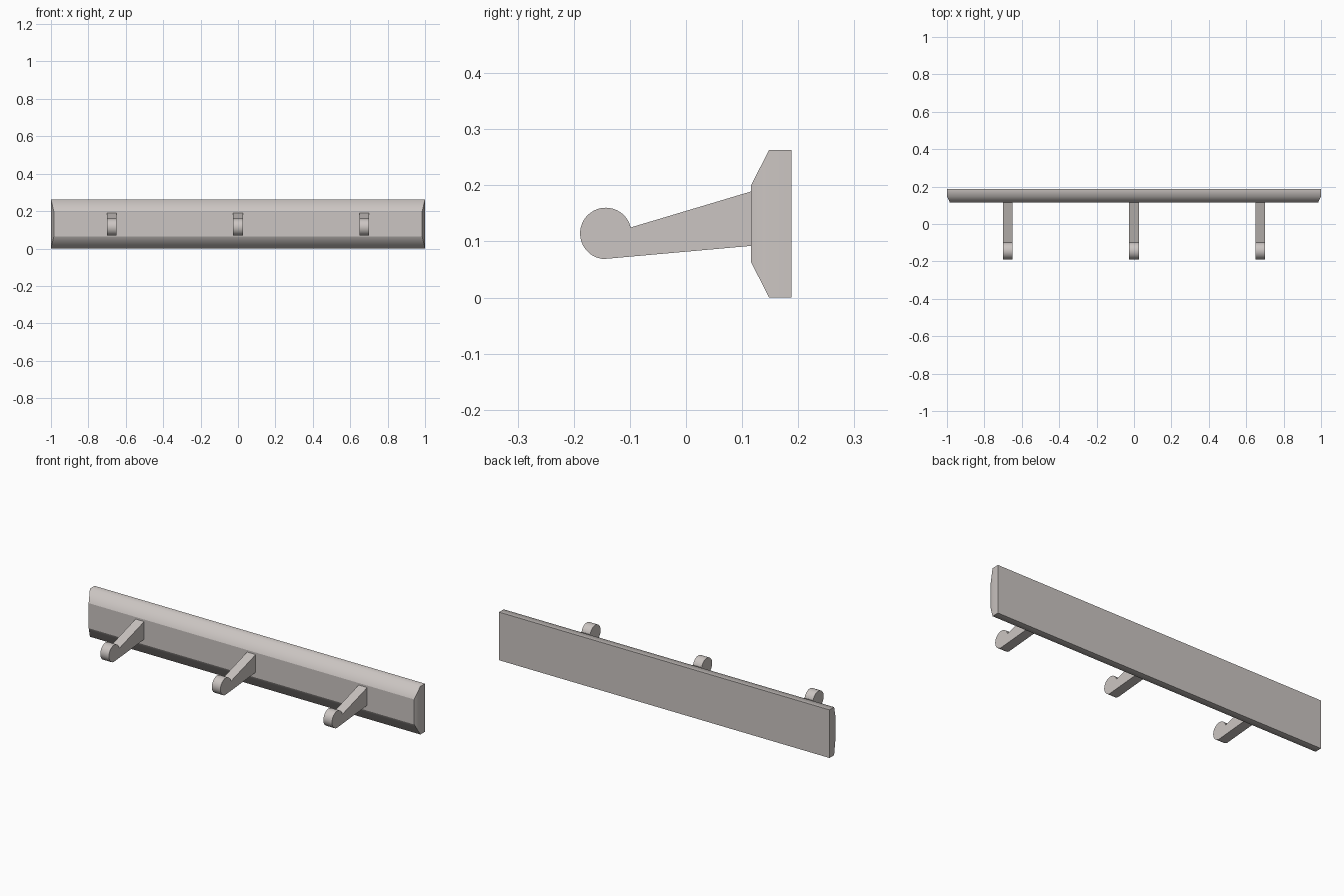
import bpy, bmesh, math

if "Cube" in bpy.data.objects:
    bpy.data.objects.remove(bpy.data.objects["Cube"])

# One warm grey for everything
mat = bpy.data.materials.new("warm grey")
mat.diffuse_color = (0.60, 0.56, 0.54, 1)
mat.use_nodes = True
mat.node_tree.nodes["Principled BSDF"].inputs["Base Color"].default_value = mat.diffuse_color


def add_object(name, bm):
    bmesh.ops.recalc_face_normals(bm, faces=bm.faces)
    me = bpy.data.meshes.new(name)
    bm.to_mesh(me)
    bm.free()
    me.materials.append(mat)
    ob = bpy.data.objects.new(name, me)
    bpy.context.collection.objects.link(ob)
    return ob


# Wall board: rectangular rings lofted from back to bevelled front
# each ring: y, half width, bottom z, top z
rings = [(0.188, 1.0, 0.0, 0.263),
         (0.148, 1.0, 0.0, 0.263),
         (0.116, 0.985, 0.063, 0.200)]
bm = bmesh.new()
loops = [[bm.verts.new(p) for p in ((-w, y, lo), (w, y, lo), (w, y, hi), (-w, y, hi))]
         for y, w, lo, hi in rings]
for a, b in zip(loops, loops[1:]):
    for i in range(4):
        j = (i + 1) % 4
        bm.faces.new((a[i], a[j], b[j], b[i])).smooth = True
bm.faces.new(loops[0])
bm.faces.new(loops[-1])
# Soft shading only where the bevel meets the top, bottom and ends
mid = set(loops[1])
for e in bm.edges:
    e.smooth = e.verts[0] in mid and e.verts[1] in mid
add_object("wall_board", bm)


# Pegs: tapered arm with a round knob, one profile extruded across x
def peg(name, x, width=0.052):
    cy, cz, r, n = -0.143, 0.1142, 0.0458, 40
    a0, a1 = math.radians(13.5), math.radians(265)
    profile = [(0.116, 0.189)]
    for i in range(n + 1):
        a = a0 + (a1 - a0) * i / n
        profile.append((cy + r * math.cos(a), cz + r * math.sin(a)))
    profile.append((0.116, 0.092))
    bm = bmesh.new()
    face = bm.faces.new([bm.verts.new((x - width / 2, y, z)) for y, z in profile])
    ext = bmesh.ops.extrude_face_region(bm, geom=[face], use_keep_orig=True)
    moved = [v for v in ext["geom"] if isinstance(v, bmesh.types.BMVert)]
    bmesh.ops.translate(bm, verts=moved, vec=(width, 0, 0))
    ob = add_object(name, bm)
    bpy.ops.object.select_all(action='DESELECT')
    ob.select_set(True)
    bpy.context.view_layer.objects.active = ob
    bpy.ops.object.shade_smooth_by_angle(angle=math.radians(30))


for side, x in (("left", -0.675), ("middle", 0), ("right", 0.675)):
    peg(side + "_peg", x)
